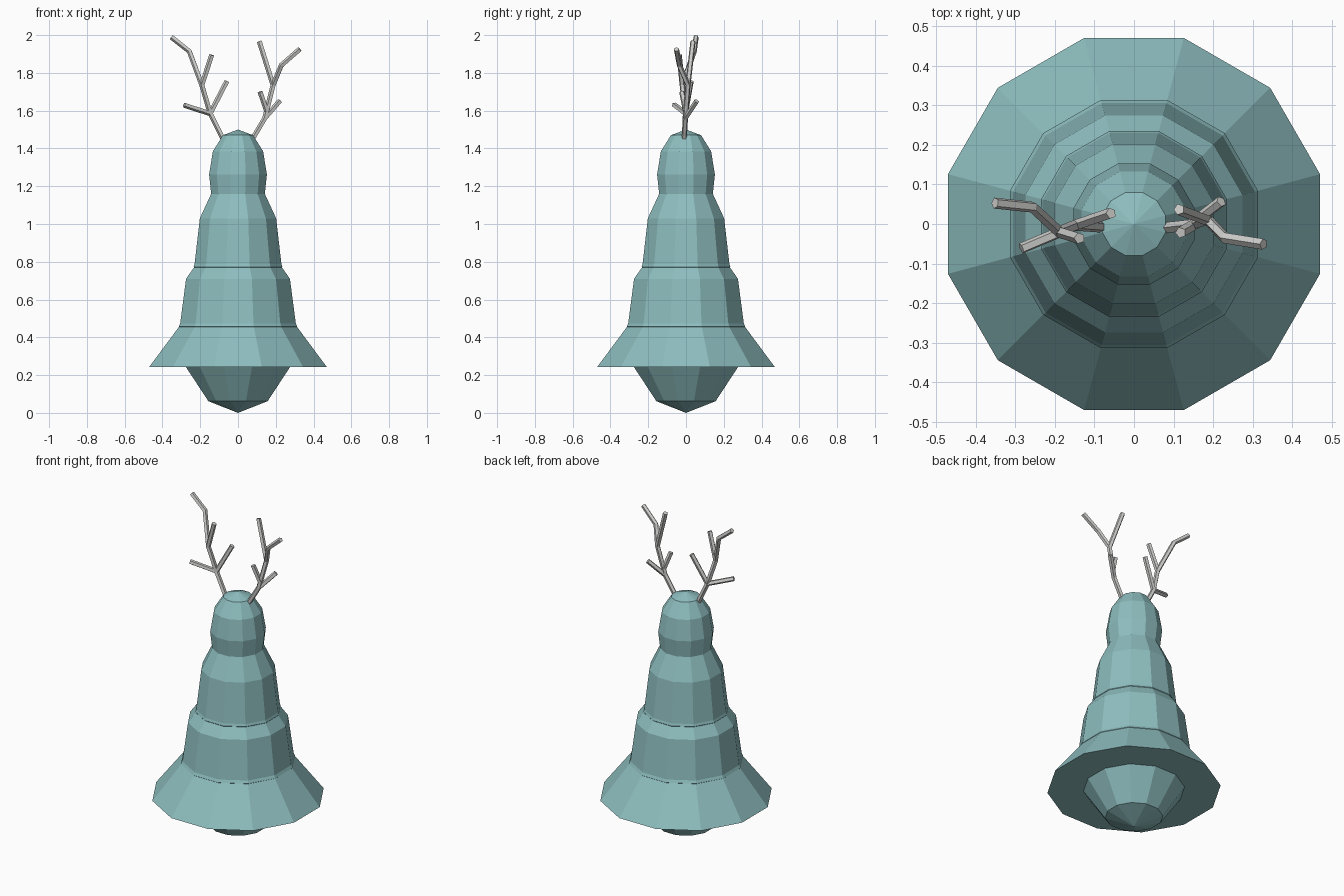
import bpy, bmesh, math
from mathutils import Vector

if "Cube" in bpy.data.objects:
    bpy.data.objects.remove(bpy.data.objects["Cube"])

SIDES = 12


def material(name, rgb):
    m = bpy.data.materials.new(name)
    m.diffuse_color = (*rgb, 1)
    m.use_nodes = True
    m.node_tree.nodes["Principled BSDF"].inputs["Base Color"].default_value = m.diffuse_color
    return m


teal = material("pale teal", (0.27, 0.51, 0.52))
grey = material("light grey", (0.62, 0.62, 0.61))


def finish(name, bm, mat):
    bmesh.ops.recalc_face_normals(bm, faces=bm.faces)
    me = bpy.data.meshes.new(name)
    bm.to_mesh(me)
    bm.free()
    me.materials.append(mat)
    ob = bpy.data.objects.new(name, me)
    bpy.context.collection.objects.link(ob)
    return ob


def bridge(bm, a, b):
    n = len(a)
    for i in range(n):
        bm.faces.new((a[i], a[(i + 1) % n], b[(i + 1) % n], b[i]))


def lathe(name, profile, mat):
    """Spin (half width, z) pairs; half width is measured to the flat side."""
    bm = bmesh.new()
    prev = None
    for w, z in profile:
        if w == 0:
            ring = [bm.verts.new((0, 0, z))]
        else:
            r = w / math.cos(math.pi / SIDES)
            ring = []
            for i in range(SIDES):
                a = math.tau * (i + 0.5) / SIDES
                ring.append(bm.verts.new((r * math.cos(a), r * math.sin(a), z)))
        if prev:
            if len(prev) == 1 or len(ring) == 1:
                tip, loop = (prev[0], ring) if len(prev) == 1 else (ring[0], prev)
                for i in range(SIDES):
                    bm.faces.new((tip, loop[i], loop[(i + 1) % SIDES]))
            else:
                bridge(bm, prev, ring)
        prev = ring
    return finish(name, bm, mat)


# layered bell-shaped body with skirt, tiers and head
lathe("tiered_body", [
    (0, 0.0), (0.157, 0.062), (0.275, 0.242),           # underside
    (0.471, 0.242), (0.312, 0.456),                     # skirt
    (0.314, 0.458), (0.306, 0.474), (0.275, 0.71),      # lower tier
    (0.233, 0.77), (0.235, 0.773), (0.230, 0.787),      # upper tier
    (0.202, 1.03), (0.142, 1.16),
    (0.153, 1.262), (0.133, 1.385), (0.08, 1.47), (0, 1.5),  # head
], teal)


def tube(bm, pts, r=0.0145, n=5):
    """Sweep an n-sided rod along a path with mitred joints."""
    pts = [Vector(p) for p in pts]
    prev = None
    for k, p in enumerate(pts):
        d = Vector()
        if k > 0:
            d += (p - pts[k - 1]).normalized()
        if k < len(pts) - 1:
            d += (pts[k + 1] - p).normalized()
        d.normalize()
        u = d.cross(Vector((0, 1, 0))).normalized()
        v = d.cross(u)
        ring = [bm.verts.new(p + r * (math.cos(math.tau * i / n) * u
                                      + math.sin(math.tau * i / n) * v))
                for i in range(n)]
        if prev:
            bridge(bm, prev, ring)
        else:
            bm.faces.new(ring)
        prev = ring
    bm.faces.new(prev)


def antler(name, paths):
    bm = bmesh.new()
    for p in paths:
        tube(bm, p)
    finish(name, bm, grey)


# left antler: main stem, then side tines
n1, n2 = (-0.146, -0.003, 1.585), (-0.19, -0.02, 1.735)
antler("left_antler", [
    [(-0.078, -0.008, 1.45), n1, n2, (-0.257, 0.043, 1.915), (-0.352, 0.053, 1.99)],
    [n1, (-0.285, -0.062, 1.63)],
    [n1, (-0.058, 0.027, 1.755)],
    [n2, (-0.138, -0.036, 1.895)],
])

# right antler: main stem, then side tines
n1, n2 = (0.143, -0.003, 1.56), (0.187, 0.01, 1.735)
antler("right_antler", [
    [(0.078, -0.01, 1.45), n1, n2, (0.23, -0.035, 1.84), (0.328, -0.051, 1.925)],
    [n1, (0.221, 0.057, 1.65)],
    [(0.152, -0.002, 1.60), (0.118, -0.022, 1.70)],
    [n2, (0.114, 0.037, 1.967)],
])
